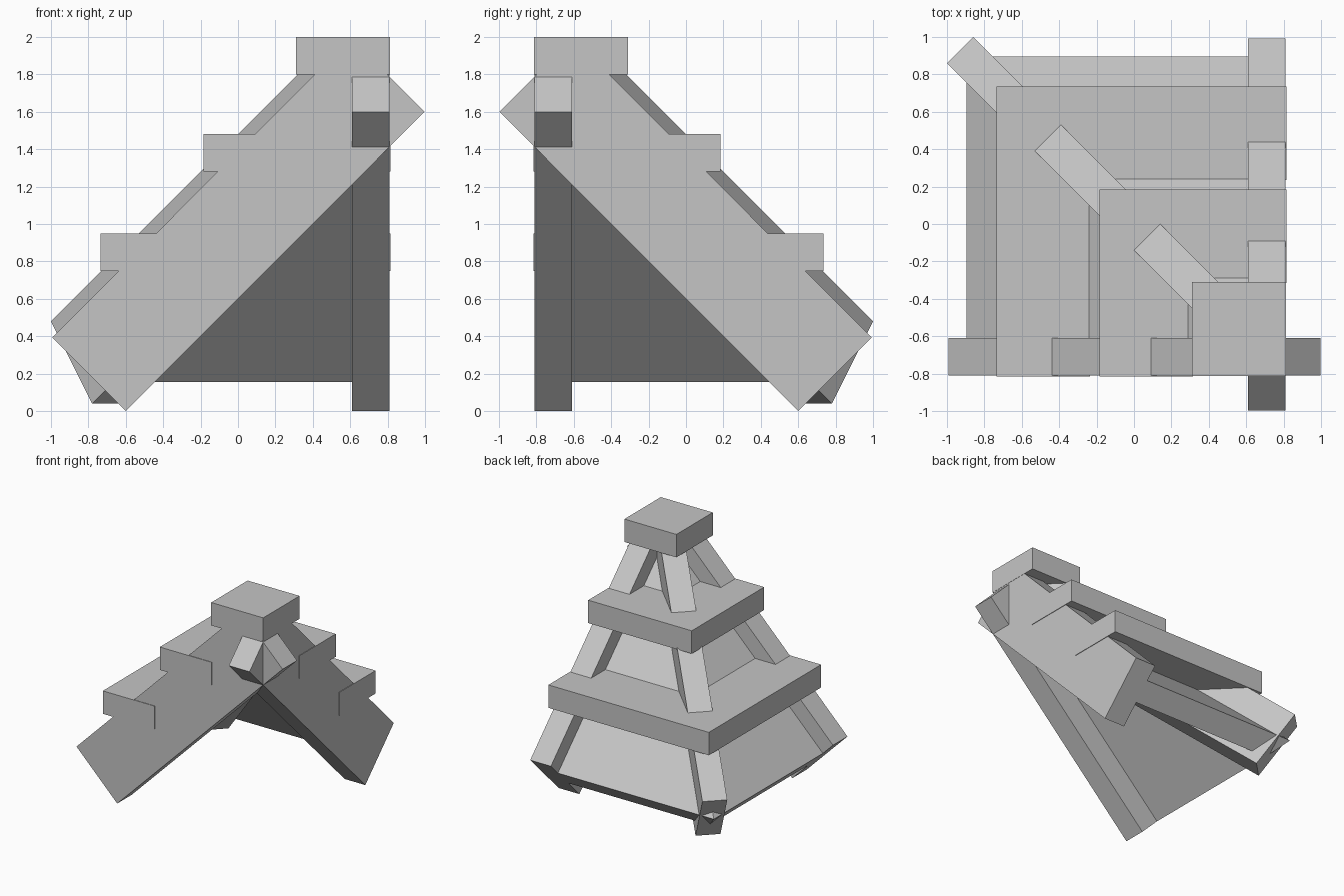
import bpy
import bmesh
from math import sqrt
from mathutils import Vector

cube = bpy.data.objects.get("Cube")
if cube:
    bpy.data.objects.remove(cube, do_unlink=True)

grey = bpy.data.materials.new("plain_grey")
grey.use_nodes = True
colour = (0.56, 0.56, 0.56, 1)
grey.diffuse_color = colour
grey.node_tree.nodes["Principled BSDF"].inputs["Base Color"].default_value = colour


def prism(name, start, end):
    """Solid between two matching outlines."""
    bm = bmesh.new()
    a = [bm.verts.new(p) for p in start]
    b = [bm.verts.new(p) for p in end]
    bm.faces.new(a)
    bm.faces.new(b[::-1])
    for i in range(len(a)):
        j = (i + 1) % len(a)
        bm.faces.new((a[i], b[i], b[j], a[j]))
    bmesh.ops.recalc_face_normals(bm, faces=bm.faces)
    mesh = bpy.data.meshes.new(name)
    bm.to_mesh(mesh)
    bm.free()
    mesh.materials.append(grey)
    obj = bpy.data.objects.new(name, mesh)
    bpy.context.collection.objects.link(obj)
    return obj


def swap(points):
    """Reflect across the diagonal through the corner."""
    return [(-y, -x, z) for x, y, z in points]


def both_sides(name, start, end):
    prism("left_" + name, start, end)
    prism("back_" + name, swap(start), swap(end))


# Sloping rafters along the two outer edges
rafter = [(-0.6, 0), (0.998, 1.6), (0.603, 1.993), (-0.993, 0.393)]
both_sides("rafter",
           [(x, -0.81, z) for x, z in rafter],
           [(x, -0.61, z) for x, z in rafter])

# Roof panels, mitred along the hip
panel = [(-0.896, 0.296), (-0.755, 0.155), (0.68, 1.59), (0.68, 1.87)]
both_sides("roof_panel",
           [(x, -0.7, z) for x, z in panel],
           [(x, -x, z) for x, z in panel])

# Hip beam over the mitre, its long side running along the diagonal
along = Vector((1, -1, 1)).normalized()
depth = Vector((1, -1, -2)).normalized() * 0.54
side = Vector((1, 1, 0)) * (0.1 / sqrt(2))
foot = Vector((-0.93, 0.93, 0.48))
section = [foot + side, foot - side, foot - side + depth, foot + side + depth]
prism("hip_beam", section, [p + along * 2.48 for p in section])

# Stepped ledges wrapping the two slopes
arm = 0.5
edge = 0.815
for name, a, low in (("lower_ledge", -0.735, 0.75), ("middle_ledge", -0.185, 1.28)):
    b = a + arm
    outline = [(a, -edge), (b, -edge), (b, -b), (edge, -b), (edge, -a), (a, -a)]
    prism(name, [(x, y, low) for x, y in outline],
          [(x, y, low + 0.2) for x, y in outline])

# Square cap at the peak
cap = [(0.31, -0.812), (0.812, -0.812), (0.812, -0.31), (0.31, -0.31)]
prism("cap", [(x, y, 1.8) for x, y in cap], [(x, y, 2.0) for x, y in cap])
